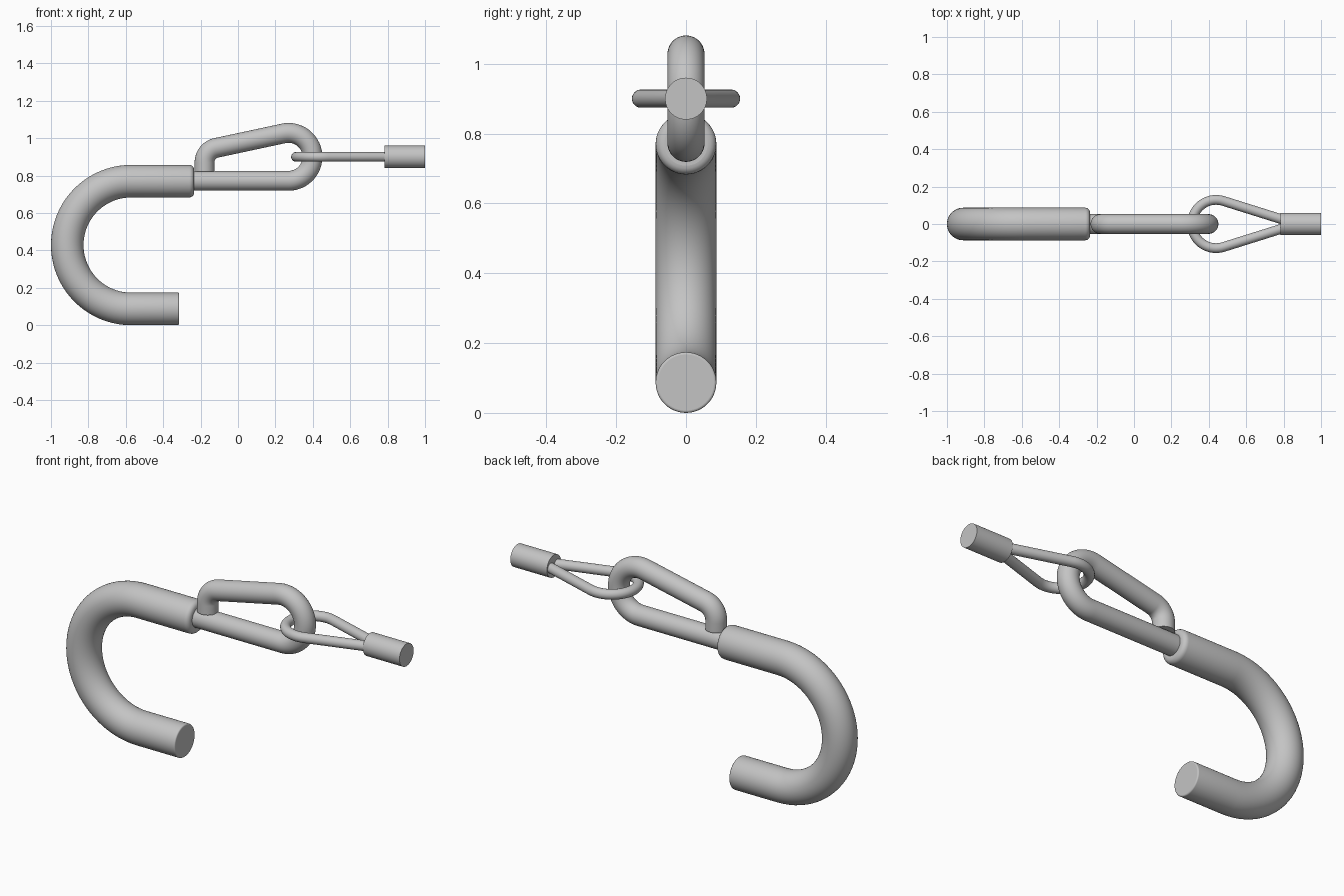
import bpy, bmesh, math
from mathutils import Vector

cube = bpy.data.objects.get("Cube")
if cube:
    bpy.data.objects.remove(cube, do_unlink=True)

steel = bpy.data.materials.new("grey_steel")
steel.diffuse_color = (0.55, 0.55, 0.55, 1)
steel.use_nodes = True
steel.node_tree.nodes["Principled BSDF"].inputs["Base Color"].default_value = (0.55, 0.55, 0.55, 1)


def arc(cx, cy, r, start, end, steps):
    """Points along a 2D arc, angles in degrees."""
    angles = [math.radians(start + (end - start) * i / steps) for i in range(steps + 1)]
    return [(cx + r * math.cos(a), cy + r * math.sin(a)) for a in angles]


def upright(points):
    """Place a 2D path in the XZ plane."""
    return [Vector((x, 0, z)) for x, z in points]


def flat(points, z):
    """Place a 2D path in a horizontal plane."""
    return [Vector((x, y, z)) for x, y in points]


def tube(name, path, radius, normal, sides=40, start_round=0, end_round=0):
    """Sweep a circle along a planar path, cap it and optionally round the ends."""
    bm = bmesh.new()
    normal = Vector(normal)
    rings = []
    last = len(path) - 1
    for i, p in enumerate(path):
        before = (p - path[i - 1]).normalized() if i > 0 else None
        after = (path[i + 1] - p).normalized() if i < last else None
        tangent = ((before or after) + (after or before)).normalized()
        side = normal.cross(tangent)
        ring = []
        for k in range(sides):
            a = 2 * math.pi * k / sides
            ring.append(bm.verts.new(p + radius * (math.cos(a) * side + math.sin(a) * normal)))
        rings.append(ring)
    for a, b in zip(rings, rings[1:]):
        for k in range(sides):
            j = (k + 1) % sides
            bm.faces.new((a[k], a[j], b[j], b[k]))
    caps = [bm.faces.new(rings[0]), bm.faces.new(rings[-1])]
    bmesh.ops.recalc_face_normals(bm, faces=bm.faces[:])
    # Round the rims of the end caps
    rims = [(list(cap.edges), width) for cap, width in zip(caps, (start_round, end_round))]
    for edges, width in rims:
        if width:
            bmesh.ops.bevel(bm, geom=edges, offset=width, segments=5,
                            profile=0.5, affect='EDGES')
    # Keep flat caps crisp
    for f in bm.faces:
        if len(f.verts) > 4:
            for e in f.edges:
                e.smooth = False
    mesh = bpy.data.meshes.new(name)
    bm.to_mesh(mesh)
    bm.free()
    mesh.materials.append(steel)
    obj = bpy.data.objects.new(name, mesh)
    bpy.context.collection.objects.link(obj)
    bpy.ops.object.select_all(action='DESELECT')
    obj.select_set(True)
    bpy.context.view_layer.objects.active = obj
    bpy.ops.object.shade_smooth_by_angle(angle=math.radians(35))
    return obj


# Large open hook: upper shank, half circle, lower tip
hook = [(-0.235, 0.77)] + arc(-0.5715, 0.4285, 0.3415, 90, 270, 40) + [(-0.315, 0.087)]
tube("hook", upright(hook), 0.087, (0, 1, 0), sides=48, start_round=0.025, end_round=0.007)

# Snap link: lower bar, round nose, sloping gate side and short closing leg
tilt = 12
link = ([(-0.24, 0.772)]
        + arc(0.27, 0.90, 0.128, -90, 90 + tilt, 32)
        + arc(-0.099, 0.87, 0.08, 90 + tilt, 180, 12)
        + [(-0.179, 0.822)])
tube("snap_link", upright(link), 0.053, (0, 1, 0))

# Cable eye: teardrop loop lying flat through the link
taper = 17.4
eye = ([(0.80, 0.022)]
       + arc(0.439, 0, 0.129, 90 - taper, 270 + taper, 36)
       + [(0.80, -0.022)])
tube("cable_eye", flat(eye, 0.90), 0.026, (0, 0, 1), sides=24)

# Crimp sleeve closing the cable eye
tube("crimp_sleeve", upright([(0.783, 0.90), (1.0, 0.90)]), 0.06, (0, 1, 0))
